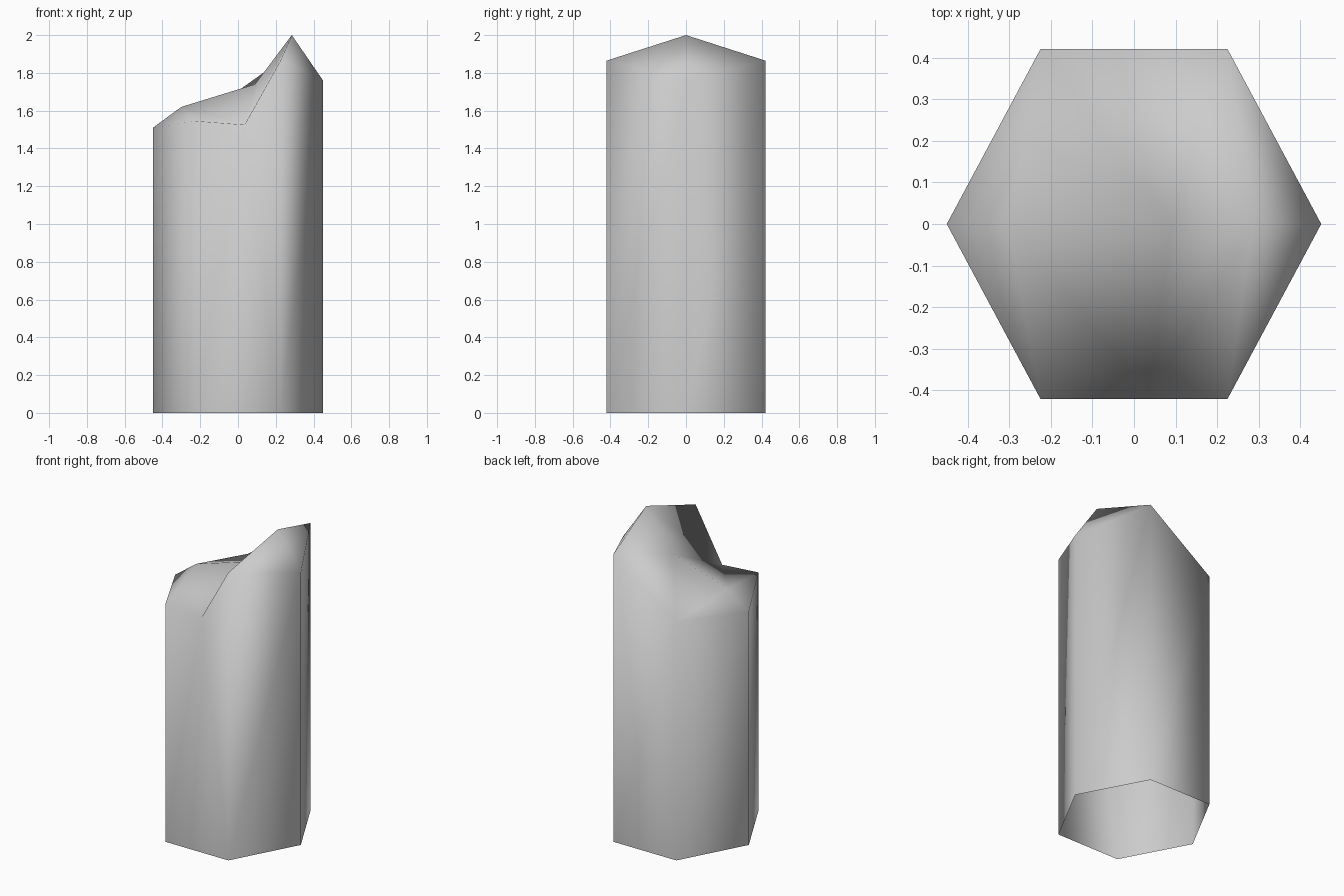
import bpy, bmesh

if "Cube" in bpy.data.objects:
    bpy.data.objects.remove(bpy.data.objects["Cube"])

# Six-sided crystal column with an open base and two broken tips
HEX = [(0.45, 0), (0.225, 0.42), (-0.225, 0.42), (-0.45, 0), (-0.225, -0.42), (0.225, -0.42)]
RIM = [1.76, 1.865, 1.545, 1.51, 1.545, 1.865]

bm = bmesh.new()
low = [bm.verts.new((x, y, 0)) for x, y in HEX]
rim = [bm.verts.new((x, y, z)) for (x, y), z in zip(HEX, RIM)]

# Tall tip, short tip, the saddle between them, and the notch in the front wall
tall = bm.verts.new((0.285, 0, 2.0))
short = bm.verts.new((-0.30, 0, 1.62))
saddle = bm.verts.new((0.09, 0, 1.74))
notch = bm.verts.new((0.035, -0.42, 1.525))

# Side walls, the front one carrying the notch
for i in range(6):
    j = (i + 1) % 6
    if i == 4:
        bm.faces.new((low[4], low[5], notch))
        bm.faces.new((low[4], notch, rim[4]))
        bm.faces.new((low[5], rim[5], notch))
    else:
        bm.faces.new((low[i], low[j], rim[j], rim[i]))

# Facets of the two tips
for facet in (
    (tall, rim[0], rim[1]), (tall, rim[5], rim[0]),
    (tall, saddle, notch), (tall, notch, rim[5]),
    (tall, rim[1], saddle), (saddle, rim[1], rim[2]),
    (saddle, rim[2], short), (short, rim[2], rim[3]),
    (short, rim[3], rim[4]), (short, rim[4], notch), (short, notch, saddle),
):
    bm.faces.new(facet)

bmesh.ops.recalc_face_normals(bm, faces=bm.faces)
for f in bm.faces:
    f.smooth = True

mesh = bpy.data.meshes.new("crystal")
bm.to_mesh(mesh)
bm.free()
crystal = bpy.data.objects.new("crystal", mesh)
bpy.context.collection.objects.link(crystal)

# Pale grey mineral
grey = bpy.data.materials.new("pale_grey")
grey.diffuse_color = (0.6, 0.6, 0.6, 1)
grey.use_nodes = True
grey.node_tree.nodes["Principled BSDF"].inputs["Base Color"].default_value = grey.diffuse_color
mesh.materials.append(grey)
